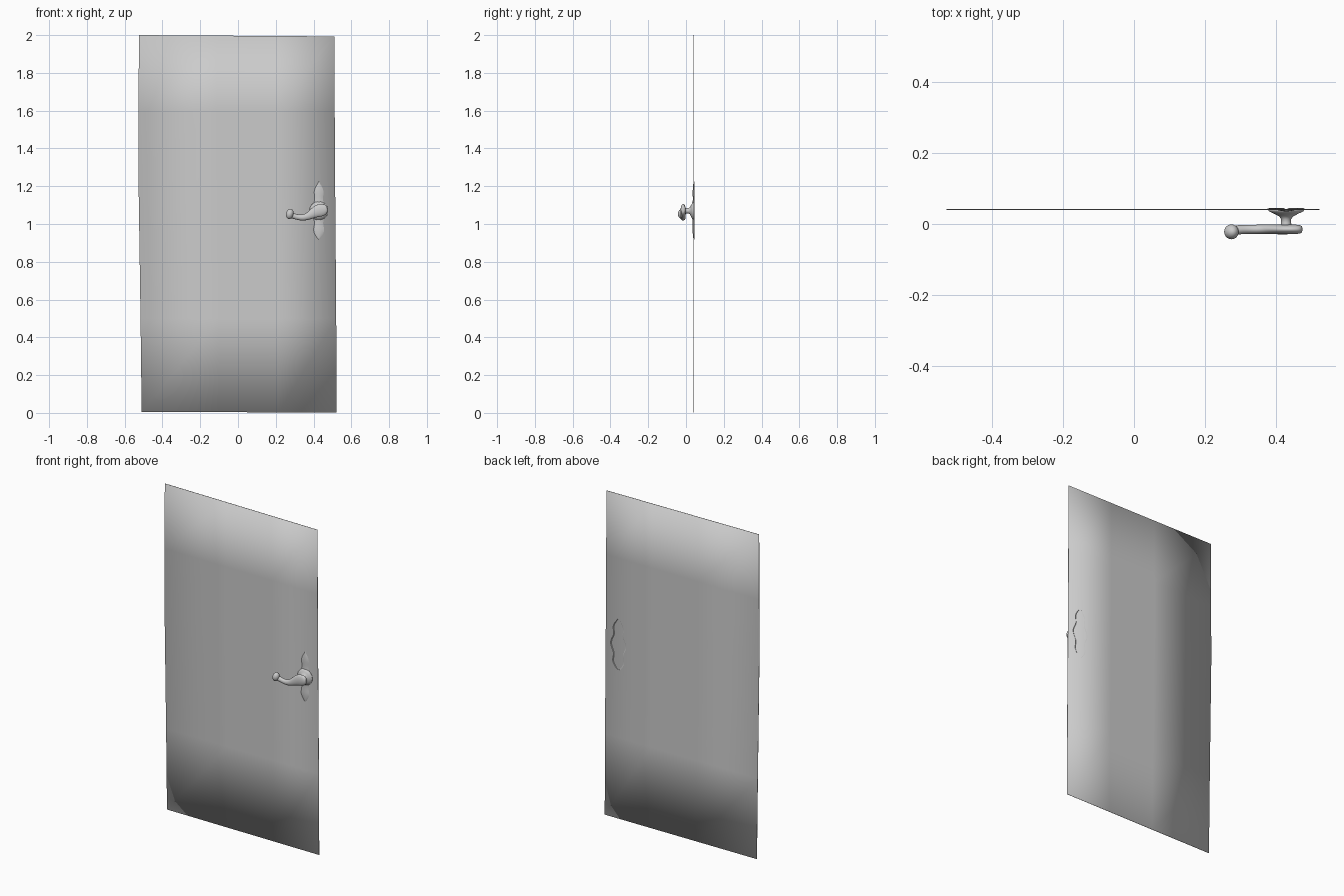
import bpy, bmesh, math
from mathutils import Vector

if "Cube" in bpy.data.objects:
    bpy.data.objects.remove(bpy.data.objects["Cube"])


def loft(name, rings, closed=True, caps=True, subdiv=0):
    """Skin a list of point rings (or open rows) into one smooth object."""
    bm = bmesh.new()
    rows = [[bm.verts.new(p) for p in ring] for ring in rings]
    n = len(rows[0])
    for a, b in zip(rows, rows[1:]):
        for i in range(n if closed else n - 1):
            j = (i + 1) % n
            bm.faces.new((a[i], a[j], b[j], b[i]))
    if closed and caps:
        bm.faces.new(rows[0])
        bm.faces.new(rows[-1])
    bmesh.ops.recalc_face_normals(bm, faces=bm.faces[:])
    # open sheets face the front
    if not closed and sum(f.normal.y * f.calc_area() for f in bm.faces) > 0:
        bmesh.ops.reverse_faces(bm, faces=bm.faces[:])
    me = bpy.data.meshes.new(name)
    bm.to_mesh(me)
    bm.free()
    me.shade_smooth()
    ob = bpy.data.objects.new(name, me)
    bpy.context.collection.objects.link(ob)
    if subdiv:
        mod = ob.modifiers.new("smooth", 'SUBSURF')
        mod.levels = mod.render_levels = subdiv
    return ob


CX, CZ = 0.428, 1.07      # handle centre

# Door panel: thin, slightly uneven slab made of horizontal slices
slices = [(0.005, -0.51, 0.522), (0.5, -0.516, 0.52), (1.25, -0.527, 0.514),
          (1.6, -0.526, 0.512), (2.0, -0.525, 0.51)]
columns = [0, 0.4, 0.7, 1]
rings = []
for z, x0, x1 in slices:
    dz = -0.007 if z == 2.0 else -0.003 if z < 0.1 else 0
    front = [(x0 + (x1 - x0) * t, 0.040, z + dz * t) for t in columns]
    back = [(x, 0.0425, zz) for x, _, zz in reversed(front)]
    rings.append(front + back)
loft("door_panel", rings)

# Back plate: leaf-shaped lobes above and below a wide middle, gently domed
stations = [(0.156, 0.004), (0.145, 0.013), (0.12, 0.031), (0.098, 0.037),
            (0.075, 0.032), (0.052, 0.031), (0.03, 0.045), (0.0, 0.056),
            (-0.03, 0.046), (-0.052, 0.033), (-0.075, 0.033), (-0.1, 0.041),
            (-0.122, 0.034), (-0.143, 0.019), (-0.153, 0.006)]
across = [-1, -0.8, -0.4, 0, 0.4, 0.8, 1]
rows = []
for dz, hw in stations:
    dome = 0.004 + 0.16 * hw
    rows.append([(CX + t * hw, 0.0445 - dome * (1 - t * t), CZ + dz) for t in across])
loft("back_plate", rows, closed=False, subdiv=2)

# Flared boss and spindle turned around the y axis
profile = [(0.05, 0.042), (0.049, 0.036), (0.034, 0.029), (0.019, 0.021),
           (0.014, 0.013), (0.014, 0.002), (0.016, -0.006)]
N = 32
loft("handle_spindle",
     [[(CX + r * math.cos(2 * math.pi * i / N), y, CZ + r * math.sin(2 * math.pi * i / N))
       for i in range(N)] for r, y in profile])

# Lever: x, z, y, in-plane radius, depth radius along a swan-neck path
path = [(0.474, 1.078, -0.015, 0.012, 0.008), (0.468, 1.078, -0.015, 0.026, 0.013),
        (0.445, 1.075, -0.015, 0.036, 0.0145), (0.42, 1.069, -0.015, 0.034, 0.0145),
        (0.395, 1.055, -0.015, 0.026, 0.0145), (0.372, 1.041, -0.015, 0.020, 0.014),
        (0.345, 1.033, -0.015, 0.017, 0.0135), (0.318, 1.035, -0.015, 0.015, 0.013),
        (0.295, 1.042, -0.016, 0.015, 0.0135), (0.275, 1.048, -0.019, 0.016, 0.015)]
M = 12
rings = []
for k, (x, z, y, rw, rd) in enumerate(path):
    a, b = path[max(k - 1, 0)], path[min(k + 1, len(path) - 1)]
    t = Vector((b[0] - a[0], 0, b[1] - a[1])).normalized()
    side = Vector((-t.z, 0, t.x))
    rings.append([Vector((x, y, z)) + side * rw * math.cos(2 * math.pi * i / M)
                  + Vector((0, rd * math.sin(2 * math.pi * i / M), 0)) for i in range(M)])
loft("handle_lever", rings, subdiv=2)

# Rounded knob finishing the lever tip
bpy.ops.mesh.primitive_uv_sphere_add(segments=24, ring_count=14, radius=1,
                                     location=(0.274, -0.022, 1.053))
knob = bpy.context.object
knob.name = "lever_tip"
knob.scale = (0.020, 0.021, 0.027)
knob.rotation_euler = (0, math.radians(15), 0)
bpy.ops.object.shade_smooth()
